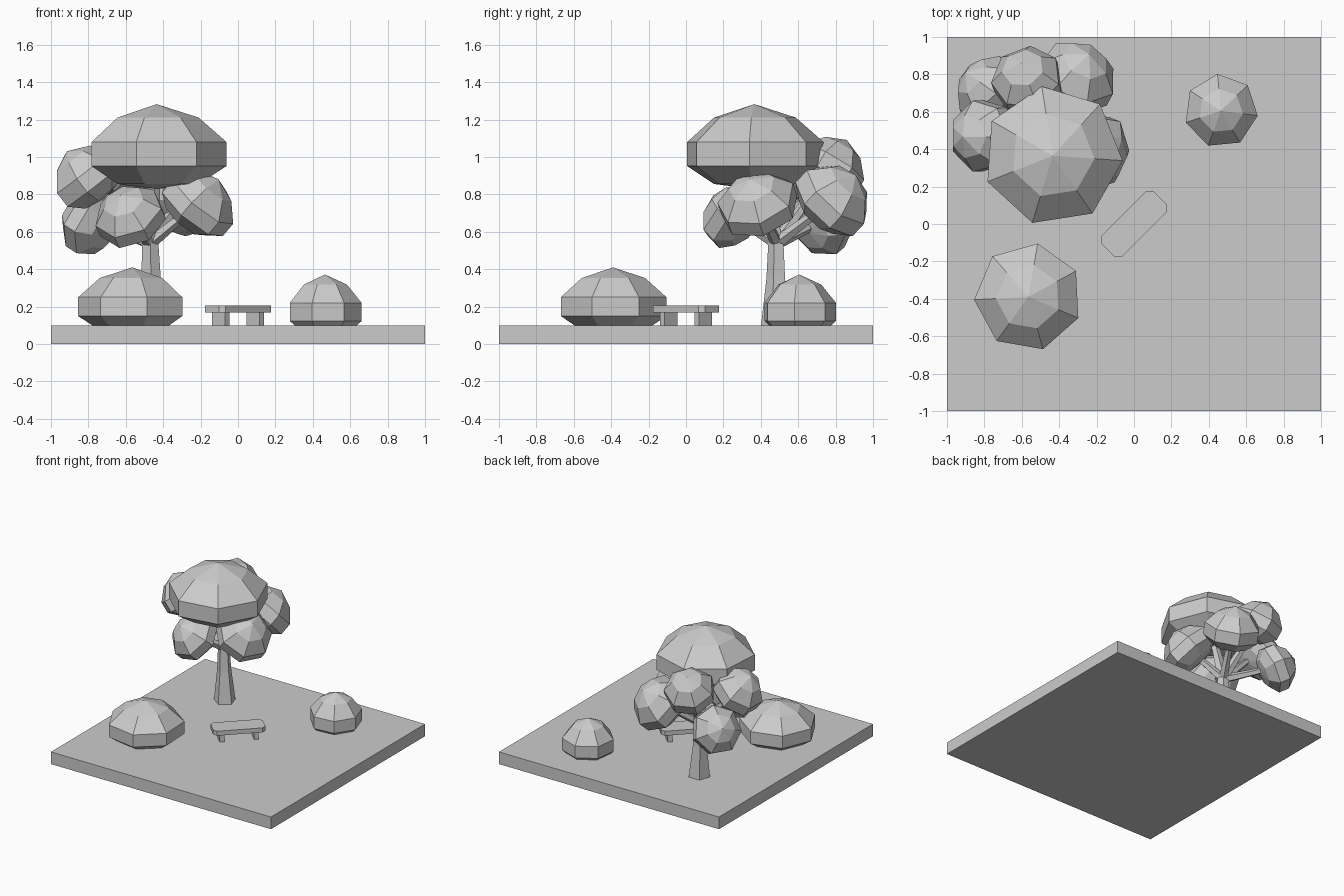
import bpy, bmesh, math
from mathutils import Vector, Matrix

if "Cube" in bpy.data.objects:
    bpy.data.objects.remove(bpy.data.objects["Cube"])


def finish(name, bm, matrix=Matrix()):
    bmesh.ops.recalc_face_normals(bm, faces=bm.faces[:])
    me = bpy.data.meshes.new(name)
    bm.to_mesh(me)
    bm.free()
    ob = bpy.data.objects.new(name, me)
    ob.matrix_world = matrix
    bpy.context.collection.objects.link(ob)
    return ob


def loft(bm, rings):
    # Skin a stack of equal vertex rings and cap both ends
    n = len(rings[0])
    for a, b in zip(rings, rings[1:]):
        for i in range(n):
            j = (i + 1) % n
            bm.faces.new((a[i], a[j], b[j], b[i]))
    return rings


def foliage(name, center, r, h, phase=0, axis=(0, 0, 1)):
    # Seven-sided faceted clump with a domed top and flatter base
    bm = bmesh.new()
    rings = []
    for f, z in ((.6, -.6), (1, -.24), (1, .24), (.6, .73)):
        rings.append([bm.verts.new((r * f * math.cos(a), r * f * math.sin(a), h * z))
                      for a in (math.radians(phase) + math.tau * i / 7 for i in range(7))])
    loft(bm, rings)
    for ring, z in ((rings[0], -.7), (rings[-1], 1)):
        pole = bm.verts.new((0, 0, h * z))
        for i in range(7):
            bm.faces.new((ring[i], ring[(i + 1) % 7], pole))
    q = Vector((0, 0, 1)).rotation_difference(Vector(axis))
    finish(name, bm, Matrix.Translation(center) @ q.to_matrix().to_4x4())


def limb(name, points, sides=5):
    # Tapered limb through (x, y, z, radius) points
    bm = bmesh.new()
    d = (Vector(points[-1][:3]) - Vector(points[0][:3])).normalized()
    q = Vector((0, 0, 1)).rotation_difference(d)
    rings = []
    for x, y, z, r in points:
        rings.append([bm.verts.new(Vector((x, y, z)) + q @ Vector((r * math.cos(a), r * math.sin(a), 0)))
                      for a in (math.tau * i / sides - math.pi / 2 for i in range(sides))])
    loft(bm, rings)
    bm.faces.new(rings[0])
    bm.faces.new(rings[-1])
    finish(name, bm)


def box(name, center, size, spin=0):
    bm = bmesh.new()
    bmesh.ops.create_cube(bm, size=1)
    bmesh.ops.scale(bm, vec=size, verts=bm.verts[:])
    rot = Matrix.Rotation(spin, 4, 'Z')
    finish(name, bm, rot @ Matrix.Translation(center))


# Ground slab
box("ground", (0, 0, .05), (2, 2, .1))

# Bushes
foliage("front_bush", (-.565, -.39, .2), .29, .21, 28.6)
foliage("back_bush", (.465, .605, .172), .198, .2, 44)

# Tree trunk and crown
limb("trunk", [(-.46, .485, .09, .085), (-.465, .485, .35, .055), (-.47, .485, .6, .042)])
foliage("main_crown", (-.435, .365, 1.016), .375, .267, -4)
fork = Vector((-.47, .485, .54))
limb("crown_branch", [(*fork, .045), (-.435, .4, .95, .025)])

# Smaller leaf clumps, each on its own branch and tilted outward
clumps = {
    "right": ((-.22, .385, .745), .215, .185),
    "back": ((-.31, .78, .765), .215, .2),
    "back_top": ((-.57, .765, .93), .19, .19),
    "left": ((-.80, .47, .88), .195, .19),
    "back_left": ((-.78, .72, .65), .185, .17),
    "front": ((-.575, .26, .68), .19, .17),
}
for i, (key, (c, r, h)) in enumerate(clumps.items()):
    out = Vector(c) - Vector((-.47, .485, .45))
    foliage(key + "_leaf_clump", c, r, h, i * 17, out)
    limb(key + "_branch", [(*fork, .035), (*c, .02)])

# Bench seat: chamfered plank laid diagonally
L, W, C = .197, .078, .026
outline = [(L, W - C), (L - C, W), (C - L, W), (-L, W - C),
           (-L, C - W), (C - L, -W), (L - C, -W), (L, C - W)]
bm = bmesh.new()
rings = loft(bm, [[bm.verts.new((x, y, z)) for x, y in outline] for z in (.168, .205)])
for ring in rings:
    bm.faces.new(ring)
finish("bench_seat", bm, Matrix.Rotation(math.pi / 4, 4, 'Z'))

# Bench legs
for name, u in (("left_bench_leg", -.13), ("right_bench_leg", .13)):
    box(name, (u, 0, .135), (.035, .1, .075), math.pi / 4)
